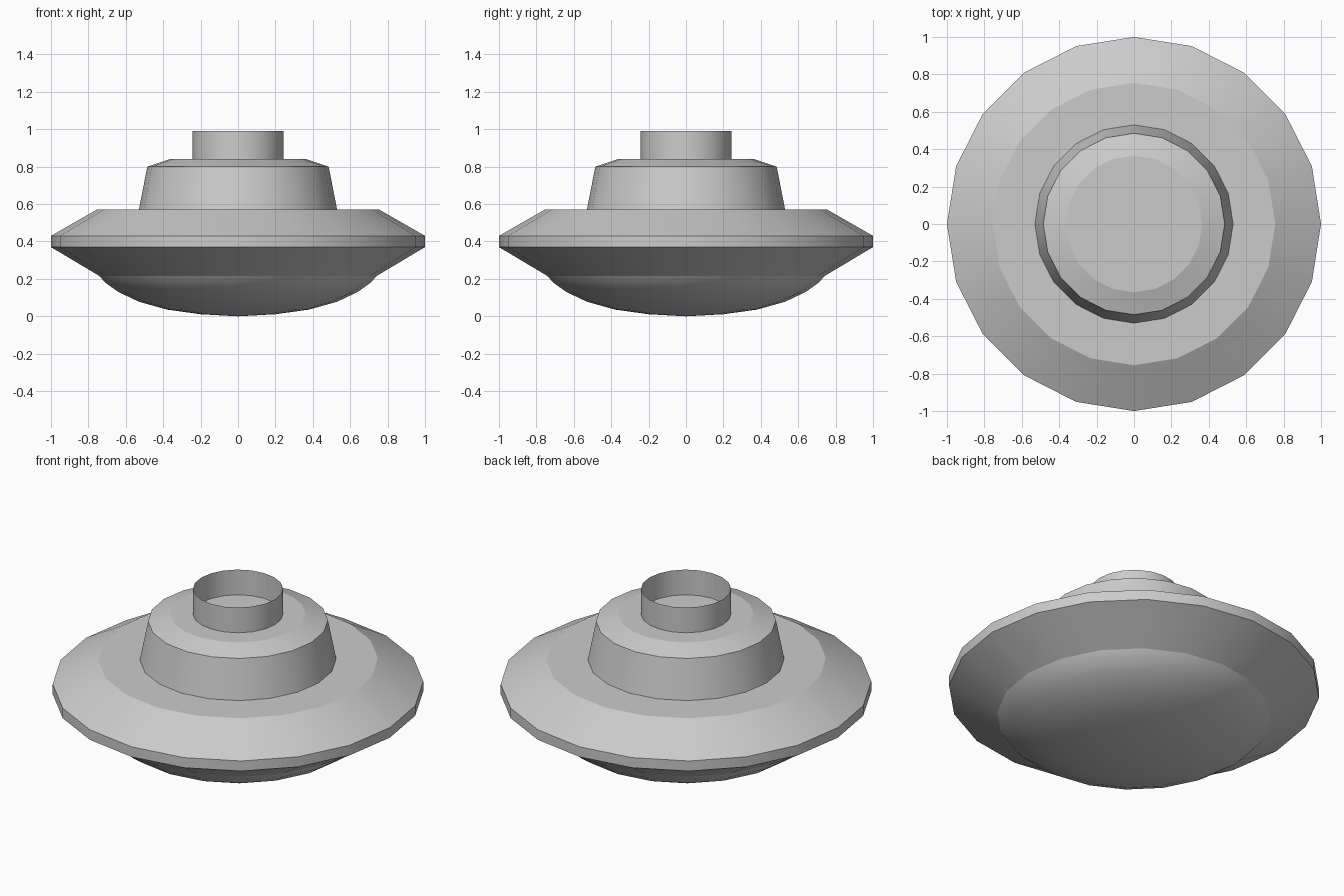
import bpy, bmesh
from math import cos, sin, tau

if "Cube" in bpy.data.objects:
    bpy.data.objects.remove(bpy.data.objects["Cube"])

SIDES = 20


def lathe(name, profile, sharp_rings=True):
    """Revolve (radius, z) points about z; radius 0 becomes a single pole."""
    bm = bmesh.new()
    rings = []
    for r, z in profile:
        n = SIDES if r > 0 else 1
        rings.append([bm.verts.new((r * cos(tau * i / SIDES), r * sin(tau * i / SIDES), z))
                      for i in range(n)])
    for a, b in zip(rings, rings[1:]):
        for i in range(SIDES):
            j = (i + 1) % SIDES
            quad = [a[i % len(a)], a[j % len(a)], b[j % len(b)], b[i % len(b)]]
            bm.faces.new(list(dict.fromkeys(quad))).smooth = True
    # crisp creases around each tier, smooth around the circumference
    if sharp_rings:
        for e in bm.edges:
            u, v = e.verts
            if abs(u.co.z - v.co.z) < 1e-5 and abs(u.co.xy.length - v.co.xy.length) < 1e-5:
                e.smooth = False
    mesh = bpy.data.meshes.new(name)
    bm.to_mesh(mesh)
    bm.free()
    obj = bpy.data.objects.new(name, mesh)
    bpy.context.collection.objects.link(obj)
    return obj


# rounded underside
lathe("bottom_bowl", [(0, 0), (0.2, 0.011), (0.38, 0.036), (0.53, 0.078),
                      (0.64, 0.13), (0.71, 0.18), (0.74, 0.215)], sharp_rings=False)

# wide double-cone disc with a narrow vertical rim
lathe("main_disc", [(0.74, 0.215), (1, 0.37), (1, 0.43), (0.755, 0.57), (0.53, 0.57)])

# tapered upper tier with a chamfered, closed top
lathe("upper_tier", [(0.53, 0.57), (0.485, 0.80), (0.365, 0.84), (0, 0.84)])

# open thin-walled collar on top
lathe("top_collar", [(0.243, 0.84), (0.243, 0.99)])
